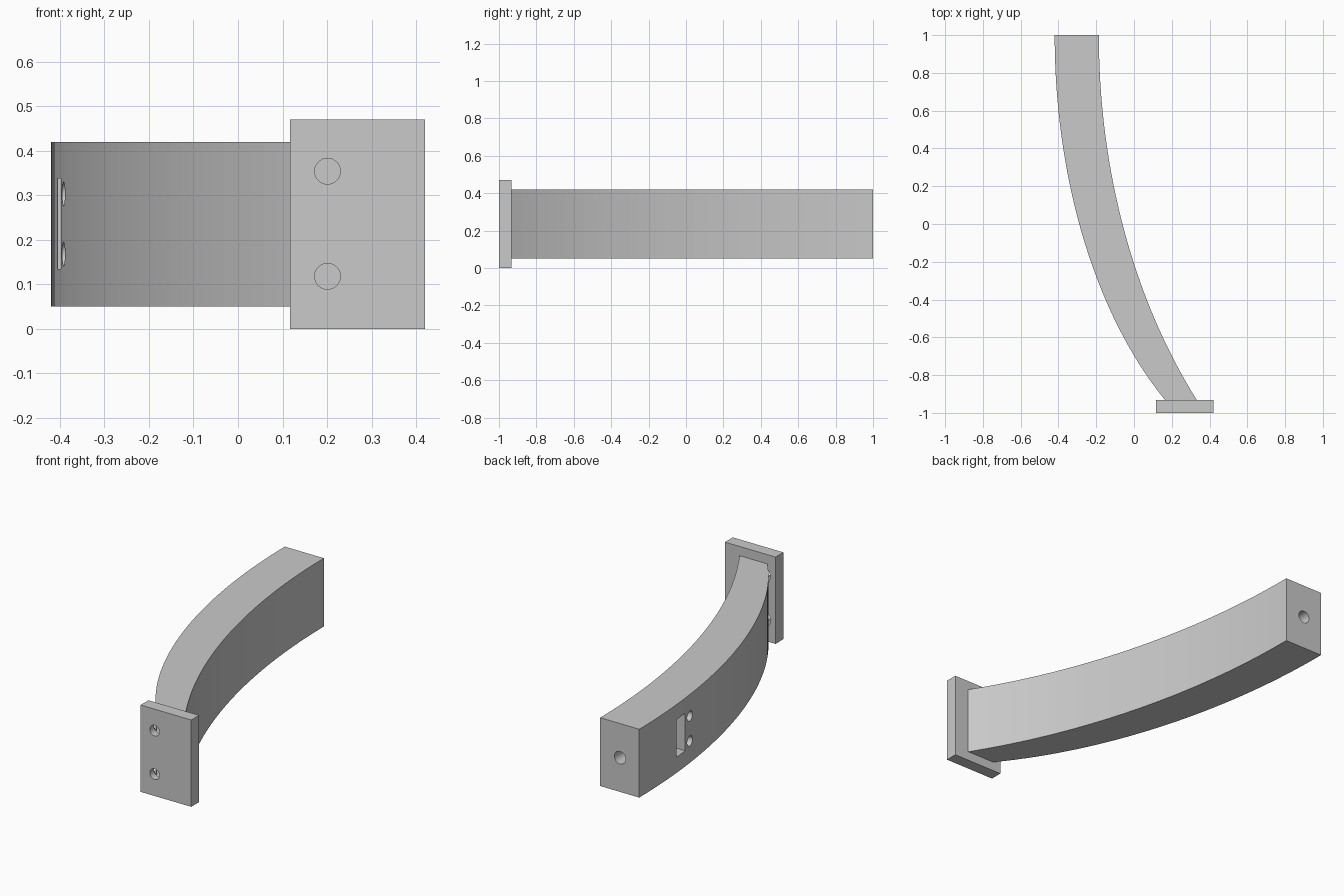
import bpy, bmesh, math
from mathutils import Matrix

cube = bpy.data.objects.get("Cube")
if cube:
    bpy.data.objects.remove(cube, do_unlink=True)

grey = bpy.data.materials.new("plain_grey")
grey.use_nodes = True
grey.diffuse_color = (0.59, 0.59, 0.59, 1)
grey.node_tree.nodes["Principled BSDF"].inputs["Base Color"].default_value = (0.59, 0.59, 0.59, 1)


def finish(name, bm, cutter=False):
    bmesh.ops.recalc_face_normals(bm, faces=bm.faces)
    mesh = bpy.data.meshes.new(name)
    bm.to_mesh(mesh)
    bm.free()
    mesh.materials.append(grey)
    ob = bpy.data.objects.new(name, mesh)
    bpy.context.collection.objects.link(ob)
    if cutter:
        ob.hide_render = True
        ob.hide_viewport = True
        ob.display_type = 'WIRE'
    return ob


def box(name, lo, hi, cutter=False):
    bm = bmesh.new()
    bmesh.ops.create_cube(bm, size=1)
    for v in bm.verts:
        v.co = [l + (c + 0.5) * (h - l) for c, l, h in zip(v.co, lo, hi)]
    return finish(name, bm, cutter)


def rod(name, center, radius, length, axis):
    """Round cutter along the x or y axis."""
    bm = bmesh.new()
    turn = Matrix.Rotation(math.pi / 2, 4, 'Y' if axis == 'x' else 'X')
    bmesh.ops.create_cone(bm, cap_ends=True, segments=32, radius1=radius, radius2=radius,
                          depth=length, matrix=Matrix.Translation(center) @ turn)
    return finish(name, bm, True)


def cut(target, cutters):
    for c in cutters:
        mod = target.modifiers.new(c.name, 'BOOLEAN')
        mod.operation = 'DIFFERENCE'
        mod.solver = 'EXACT'
        mod.object = c


# Curved tapering arm: two elliptical edges, both square to the far end
BASE_Y, END_Y, STEPS = -0.933, 1.0, 40


def edge(x_end, half_x, half_y):
    points = []
    for i in range(STEPS + 1):
        t = (END_Y - BASE_Y) * i / STEPS
        points.append((x_end + half_x * (1 - math.sqrt(1 - (t / half_y) ** 2)), END_Y - t))
    return points


bm = bmesh.new()
outline = edge(-0.42, 1.416, 2.387) + edge(-0.186, 2.04, 2.9)[::-1]
face = bm.faces.new([bm.verts.new((x, y, 0.05)) for x, y in outline])
top = bmesh.ops.extrude_face_region(bm, geom=[face])["geom"]
bmesh.ops.translate(bm, vec=(0, 0, 0.37), verts=[g for g in top if isinstance(g, bmesh.types.BMVert)])
arm = finish("curved_arm", bm)

# Mounting plate
plate = box("mounting_plate", (0.117, -1, 0), (0.42, BASE_Y, 0.47))

# End bolt hole and the nut slot that crosses it
arm_cutters = [
    rod("end_bolt_cutter", (-0.305, 0.8, 0.235), 0.034, 0.5, 'y'),
    box("nut_slot_cutter", (-0.6, 0.575, 0.135), (-0.24, 0.66, 0.338), True),
]
# Pair of side holes beside the slot
for i, z in enumerate((0.168, 0.303)):
    arm_cutters.append(rod(f"side_hole_cutter_{i}", (-0.4, 0.527, z), 0.027, 0.25, 'x'))
# Plate screw holes, with head pockets sunk into the plate back and the arm
plate_cutters = []
for i, z in enumerate((0.118, 0.354)):
    pocket = rod(f"screw_pocket_cutter_{i}", (0.201, BASE_Y, z), 0.052, 0.06, 'y')
    plate_cutters += [rod(f"screw_hole_cutter_{i}", (0.201, -0.97, z), 0.029, 0.2, 'y'), pocket]
    arm_cutters.append(pocket)
cut(arm, arm_cutters)
cut(plate, plate_cutters)
